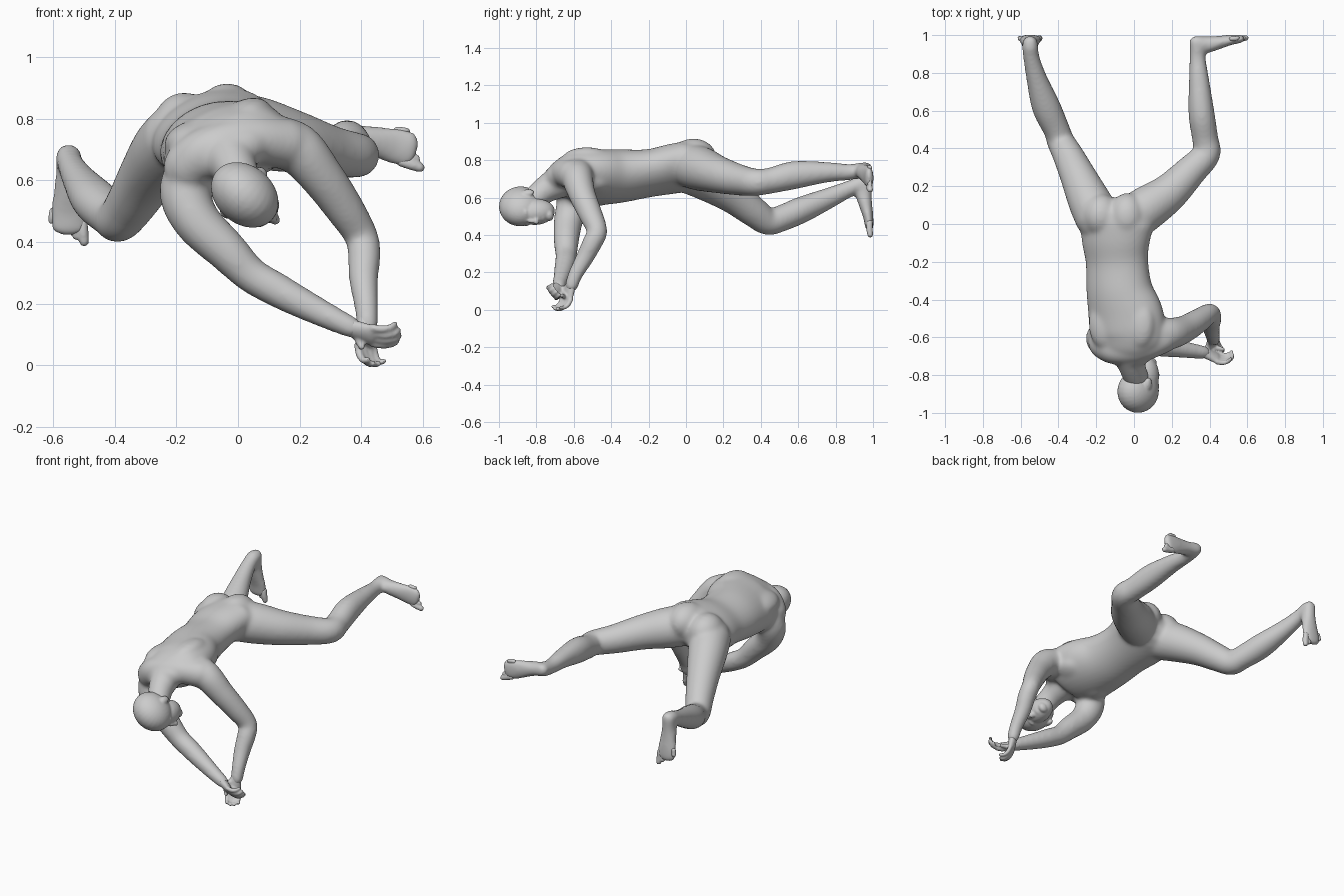
import bpy, bmesh, math
from mathutils import Vector as V, Matrix


def loft(bm, pts, side=(1, 0, 0), n=20, sub=5, grow=0.0):
    """Smooth closed tube through (x, y, z, half_width[, half_depth]) stations.
    grow makes up for the thinning that the softening causes."""
    P = [(V(p[:3]), p[3] + grow / p[3], p[-1] + grow / p[-1]) for p in pts]
    sp = []
    for i in range(len(P) - 1):
        q = [P[max(i - 1, 0)], P[i], P[i + 1], P[min(i + 2, len(P) - 1)]]
        for k in range(sub):
            t = k / sub
            w = (-.5*t + t*t - .5*t**3, 1 - 2.5*t*t + 1.5*t**3,
                 .5*t + 2*t*t - 1.5*t**3, -.5*t*t + .5*t**3)
            sp.append((sum((q[j][0] * w[j] for j in range(4)), V()),
                       sum(q[j][1] * w[j] for j in range(4)),
                       sum(q[j][2] * w[j] for j in range(4))))
    sp.append(P[-1])
    tang = [(sp[min(i + 1, len(sp) - 1)][0] - sp[max(i - 1, 0)][0]).normalized()
            for i in range(len(sp))]
    st = [(c, a, b, t) for (c, a, b), t in zip(sp, tang)]
    # rounded ends
    def cap(s, sign):
        c, a, b, t = s
        r = min(a, b)
        return [(c + t * sign * r * math.sin(g), a * math.cos(g), b * math.cos(g), t)
                for g in (.5, 1.0, 1.4)]
    st = cap(st[0], -1)[::-1] + st + cap(st[-1], 1)
    rings = []
    for c, a, b, t in st:
        u = V(side)
        u = (u - t * u.dot(t)).normalized()
        v = t.cross(u)
        rings.append([bm.verts.new(c + u * a * math.cos(2*math.pi*k/n)
                                   + v * b * math.sin(2*math.pi*k/n)) for k in range(n)])
    for r0, r1 in zip(rings, rings[1:]):
        for k in range(n):
            bm.faces.new((r0[k], r0[(k + 1) % n], r1[(k + 1) % n], r1[k]))
    bm.faces.new(rings[0][::-1])
    bm.faces.new(rings[-1])


def blob(bm, c, r, axes=None):
    """Ellipsoid with given radii along the given axes."""
    rot = Matrix(axes).transposed().to_4x4() if axes else Matrix.Identity(4)
    m = Matrix.Translation(V(c)) @ rot @ Matrix.Diagonal((*r, 1))
    bmesh.ops.create_uvsphere(bm, u_segments=28, v_segments=18, radius=1, matrix=m)


def finish(bm, name, voxel, rounds):
    """Fuse overlapping masses into one smooth skin."""
    bmesh.ops.recalc_face_normals(bm, faces=bm.faces[:])
    me = bpy.data.meshes.new(name)
    bm.to_mesh(me)
    bm.free()
    ob = bpy.data.objects.new(name, me)
    bpy.context.collection.objects.link(ob)
    rm = ob.modifiers.new("fuse", 'REMESH')
    rm.mode = 'VOXEL'
    rm.voxel_size = voxel
    rm.use_smooth_shade = True
    sm = ob.modifiers.new("soften", 'SMOOTH')
    sm.factor = .5
    sm.iterations = rounds


body = bmesh.new()
detail = bmesh.new()
G = .0002

# torso, rolled about its length
S, D = V((.93, 0, .37)), V((-.37, 0, .93))
loft(body, [(-.087, .02, .77, .2, .12),
            (-.097, -.08, .752, .19, .122), (-.09, -.2, .73, .172, .12),
            (-.077, -.35, .715, .182, .136), (-.045, -.48, .708, .208, .138),
            (-.03, -.58, .708, .205, .13), (-.03, -.64, .705, .18, .108),
            (-.025, -.685, .69, .13, .08)], S, n=32)
for c, r in (((-.175, .045, .78), .115), ((-.035, .04, .81), .125)):    # buttocks
    blob(body, c, (.1, r, .106))
for s in (-1, 1):                                                   # chest and shoulder blades
    mid = V((-.04, -.5, .708))
    blob(body, mid - D * .08 + S * .08 * s, (.09, .1, .047), (S, (0, 1, 0), D))
    blob(body, mid + D * .07 + S * .1 * s + V((0, -.03, 0)), (.085, .13, .054),
         (S, (0, 1, 0), D))
# shoulder girdle
loft(body, [(-.16, -.63, .645, .085), (-.11, -.662, .69, .08), (-.03, -.668, .722, .074),
            (.06, -.648, .732, .076), (.16, -.6, .72, .082)], (0, 1, 0))

# neck
loft(body, [(.015, -.82, .585, .063), (-.008, -.76, .637, .069), (-.03, -.67, .69, .092)],
     grow=G)

# arms
loft(body, [(.1, -.57, .73, .082), (.19, -.58, .705, .082), (.27, -.555, .615, .07),
            (.345, -.51, .51, .061), (.4, -.475, .42, .051), (.41, -.5, .36, .05),
            (.408, -.54, .28, .044), (.417, -.59, .19, .034), (.42, -.612, .13, .03)],
     (0, 1, 0), grow=G)
loft(body, [(-.12, -.58, .67, .085), (-.17, -.605, .57, .084), (-.135, -.63, .47, .075),
            (-.035, -.64, .37, .065), (.04, -.64, .295, .055), (.12, -.645, .248, .053),
            (.2, -.655, .205, .047), (.3, -.67, .155, .037), (.37, -.68, .122, .029)],
     (0, 1, 0), grow=G)

# legs
loft(body, [(-.02, .02, .77, .117), (.07, .085, .752, .117), (.185, .165, .725, .1),
            (.3, .28, .695, .082), (.384, .37, .682, .071), (.377, .45, .69, .067),
            (.358, .58, .72, .073, .067), (.345, .75, .735, .052), (.337, .87, .736, .039),
            (.335, .94, .745, .038)], (0, 0, 1), grow=G)
loft(body, [(-.19, .03, .735, .119), (-.235, .12, .692, .113), (-.295, .25, .61, .094),
            (-.347, .36, .525, .08), (-.387, .435, .473, .071), (-.41, .5, .485, .068),
            (-.465, .62, .535, .074, .068), (-.515, .77, .6, .052), (-.543, .88, .65, .039),
            (-.55, .94, .675, .039)], (1, 0, 0), grow=G)


def foot(heel, direction, big_side):
    """Foot with its sole facing +y, and five toes."""
    h, d, s = V(heel), V(direction).normalized(), V(big_side).normalized()
    out = V((0, 1, 0))
    st = [(0, -.004, .037, .033), (.06, -.016, .04, .042), (.12, -.006, .048, .034),
          (.19, .009, .06, .023), (.24, .014, .058, .018)]
    loft(body, [(*(h + d * l + out * o), a, b) for l, o, a, b in st], s, grow=.0001)
    for i in range(5):
        r = .018 if i == 0 else .0135
        base = h + d * (.218 - .009 * i) + s * (.044 - .0235 * i) + out * .015
        tip = base + d * (.064 - .008 * i) + s * (.006 - .003 * i) + out * .004
        loft(detail, [(*base, r), (*((base + tip) / 2 - out * .002), r), (*tip, r * .9)],
             s, n=12, sub=3)


foot((.327, .966, .753), (.975, 0, -.22), (-.22, 0, -.975))
foot((-.55, .966, .683), (0, 0, -1), (1, 0, 0))


def hand(wrist, direction, side, curl):
    """Half-closed hand: palm, four bent fingers and a thumb."""
    w, d = V(wrist), V(direction).normalized()
    s = V(side)
    s = (s - d * s.dot(d)).normalized()
    n = V(curl)
    n = (n - d * n.dot(d) - s * n.dot(s)).normalized()
    loft(detail, [(*(w - d * .03), .029, .026), (*(w + d * .02), .034, .024),
                  (*(w + d * .075), .042, .019)], s)
    for i in range(4):
        k = (.93, 1.05, 1, .8)[i]
        b = w + d * .08 + s * (i - 1.5) * .022
        loft(detail, [(*b, .0135), (*(b + d * .036 * k + n * .01), .0125),
                      (*(b + d * .06 * k + n * .03), .0115),
                      (*(b + d * .064 * k + n * .052), .01)], s, n=12, sub=3)
    loft(detail, [(*(w + d * .02 - s * .025), .017), (*(w + d * .06 - s * .05 + n * .02), .014),
                  (*(w + d * .095 - s * .045 + n * .035), .011)], n, n=12, sub=3)


hand((.417, -.615, .135), (-.02, -.25, -.9), (.75, .6, -.1), (.8, -.6, .1))
hand((.37, -.68, .12), (.85, -.36, -.3), (.25, -.65, .55), (.3, .6, -.5))

# head: f towards the face, u towards the crown
f = V((.75, .05, -.66)).normalized()
u = V((.05, -.98, -.12))
u = (u - f * u.dot(f)).normalized()
w = f.cross(u)
C = V((.022, -.885, .553))
for fo, uo, wo, r in (
        (0, 0, 0, (.121, .115, .094)),            # skull
        (.055, -.08, 0, (.071, .102, .068)),      # face and jaw
        (.093, -.025, 0, (.028, .022, .058)),     # brow
        (.117, -.062, 0, (.022, .034, .014)),     # nose bridge
        (.127, -.079, 0, (.022, .014, .018)),     # nose tip
        (.106, -.113, 0, (.018, .018, .028)),     # lips
        (.09, -.15, 0, (.03, .024, .032)),        # chin
        (.06, -.08, .034, (.042, .05, .034)),     # cheeks
        (.06, -.08, -.034, (.042, .05, .034)),
        (-.005, -.045, .089, (.022, .034, .014)),  # ears
        (-.005, -.045, -.089, (.022, .034, .014))):
    blob(detail, C + f * fo + u * uo + w * wo, r, (f, u, w))

finish(body, "body", .009, 25)
finish(detail, "head_hands_and_toes", .006, 5)
